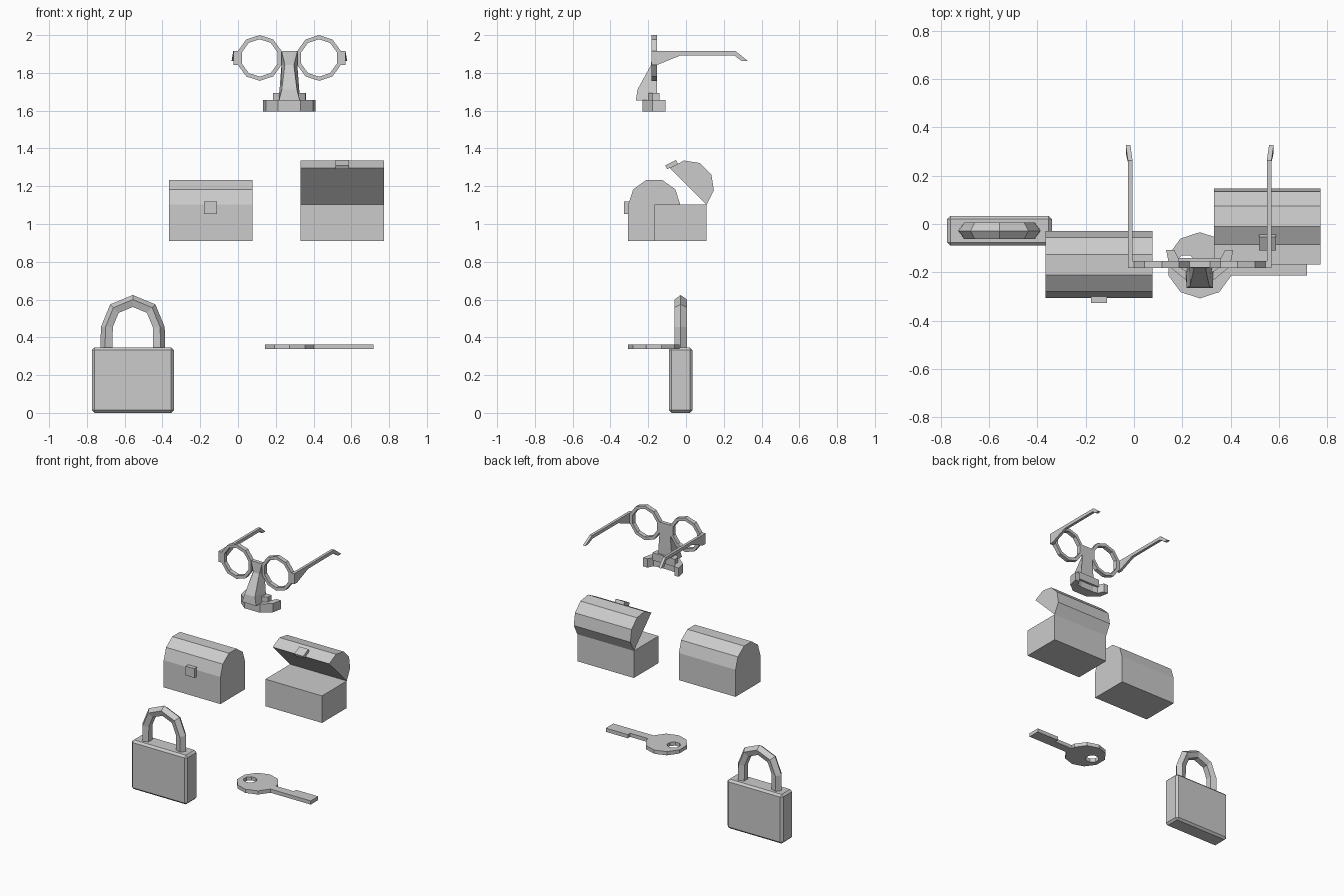
import bpy, bmesh
from math import cos, sin, pi, radians
from mathutils import Vector

if "Cube" in bpy.data.objects:
    bpy.data.objects.remove(bpy.data.objects["Cube"])


def finish(name, bm):
    bmesh.ops.recalc_face_normals(bm, faces=bm.faces)
    me = bpy.data.meshes.new(name)
    bm.to_mesh(me)
    bm.free()
    ob = bpy.data.objects.new(name, me)
    bpy.context.collection.objects.link(ob)
    return ob


def loft(name, rings, cap=True, closed=False):
    """Skin a list of equal-length point rings."""
    bm = bmesh.new()
    vs = [[bm.verts.new(p) for p in r] for r in rings]
    n = len(vs[0])
    pairs = list(zip(vs, vs[1:])) + ([(vs[-1], vs[0])] if closed else [])
    for a, b in pairs:
        for i in range(n):
            j = (i + 1) % n
            bm.faces.new((a[i], a[j], b[j], b[i]))
    if cap and not closed:
        bm.faces.new(vs[0])
        bm.faces.new(vs[-1])
    return finish(name, bm)


def prism(name, pts, axis, lo, hi):
    """Extrude a 2D profile along x, y or z."""
    def place(p, t):
        return {'x': (t, p[0], p[1]), 'y': (p[0], t, p[1]), 'z': (p[0], p[1], t)}[axis]
    return loft(name, [[place(p, t) for p in pts] for t in (lo, hi)])


def box(name, x0, x1, y0, y1, z0, z1):
    return prism(name, [(x0, y0), (x1, y0), (x1, y1), (x0, y1)], 'z', z0, z1)


def circle(cx, cy, r, n, start=pi / 2):
    return [(cx + r * cos(start + 2 * pi * i / n), cy + r * sin(start + 2 * pi * i / n))
            for i in range(n)]


# Padlock body with chamfered edges
LX, LY = -0.557, -0.028
body = box('padlock_body', LX - .217, LX + .217, LY - .062, LY + .062, 0, .347)
bev = body.modifiers.new('chamfer', 'BEVEL')
bev.width, bev.segments = .014, 1

# Padlock shackle: pentagon section swept over an arch, ridge outward
path = [(.136, .335, 0)] + [(.134 * cos(a * pi / 4), .455 + .134 * sin(a * pi / 4), a * pi / 4)
                            for a in range(5)] + [(-.136, .335, pi)]
rings = []
for px, pz, a in path:
    rings.append([(LX + px + u * cos(a), LY + v, pz + u * sin(a))
                  for u, v in circle(0, 0, .035, 5, 0)])
loft('padlock_shackle', rings)

# Key: ten-sided bow joined to a flat blade with a wider bit
KX, KY = .273, -.171
bow = circle(KX, KY, .137, 10)
bow = bow[8:] + bow[:8]          # the blade leaves between the two right-hand vertices
blade = [(.403, -.213), (.717, -.213), (.717, -.129), (.545, -.129), (.545, -.155), (.403, -.155)]
right = [i for i, p in enumerate(bow) if p[0] > KX + .12]
first = next(i for i in right if bow[i][1] > KY)
order = bow[first:] + bow[:first]
key = prism('key', order + blade[1:], 'z', .337, .363)
hole = prism('key_hole_cutter', circle(.215, KY, .045, 8, pi / 8), 'z', .3, .4)
hole.hide_render = True
hole.hide_set(True)
cut = key.modifiers.new('hole', 'BOOLEAN')
cut.operation, cut.object, cut.solver = 'DIFFERENCE', hole, 'EXACT'

# Chests: shared arched lid profile, half a ten-sided barrel
R, Z0, Z1 = .138, .911, 1.102
arch = [(R * cos(i * pi / 5), R * sin(i * pi / 5)) for i in range(6)]


def lid(name, x0, x1, hinge_y, angle):
    """Lid turned open about its rear lower edge."""
    c, s = cos(angle), sin(angle)
    pts = []
    for y, z in arch:
        y -= R
        pts.append((hinge_y + y * c + z * s, Z1 - y * s + z * c))
    return prism(name, pts, 'x', x0, x1)


# Closed chest
box('closed_chest_body', -.366, .077, -.306, -.03, Z0, Z1)
lid('closed_chest_lid', -.366, .077, -.03, 0)
box('closed_chest_latch', -.179, -.111, -.328, -.3, 1.054, 1.119)

# Open chest, its latch lying on the lowest lid facet
box('open_chest_body', .331, .773, -.167, .109, Z0, Z1)
lid('open_chest_lid', .331, .773, .109, pi / 4)
d, n = Vector((cos(radians(27)), sin(radians(27)))), Vector((-sin(radians(27)), cos(radians(27))))
o = Vector((.109 - 2 * R * cos(pi / 4), Z1 + 2 * R * sin(pi / 4)))
prism('open_chest_latch', [o + d * s + n * t for s, t in
                           ((-.016, 0), (.048, 0), (.048, .022), (-.016, .022))], 'x', .517, .587)

# Disguise glasses
GX, GZ, YF, YB = .272, 1.879, -.183, -.153
for side, s in (('left', -1), ('right', 1)):
    cx = GX + s * .157
    # Ten-sided lens rim
    loops = [[(x, y, z) for x, z in circle(cx, GZ, r, 10)]
             for r, y in ((.121, YF), (.121, YB), (.099, YB), (.099, YF))]
    loft(side + '_rim', loops, closed=True)
    # Hinge block and tapered temple arm with a hooked, slightly flared end
    a, b = sorted((GX + s * .262, GX + s * .297))
    box(side + '_hinge', a, b, YF, YB, 1.842, 1.916)
    arm = prism(side + '_temple', [(YF, 1.916), (YF, 1.842), (YB, 1.842), (-.03, 1.892), (.255, 1.893),
                                   (.293, 1.864), (.327, 1.864), (.262, 1.916)],
                'x', GX + s * .278, GX + s * .297)
    for v in arm.data.vertices:
        if v.co.y > .28:
            v.co.x += s * .009

# Nose: sections of (z, front y, front half-width, back half-width)
secs = [(1.916, -.18, .042, .042), (1.842, -.185, .024, .042),
        (1.712, -.257, .04, .052), (1.655, -.265, .055, .058)]
loft('nose', [[(GX - f, y, z), (GX + f, y, z), (GX + b, YB, z), (GX - b, YB, z)]
              for z, y, f, b in secs])


def crescent(name, half, z0, z1):
    pts = half + [(-x, y) for x, y in reversed(half)]
    prism(name, [(GX + x, y) for x, y in pts], 'z', z0, z1)


# Nostril wings and moustache below the nose
crescent('nostrils', [(.05, -.14), (.088, -.14), (.086, -.178), (.055, -.198)], 1.64, 1.693)
crescent('moustache', [(.05, -.155), (.085, -.148), (.105, -.108), (.139, -.108),
                       (.125, -.177), (.06, -.23)], 1.595, 1.657)
